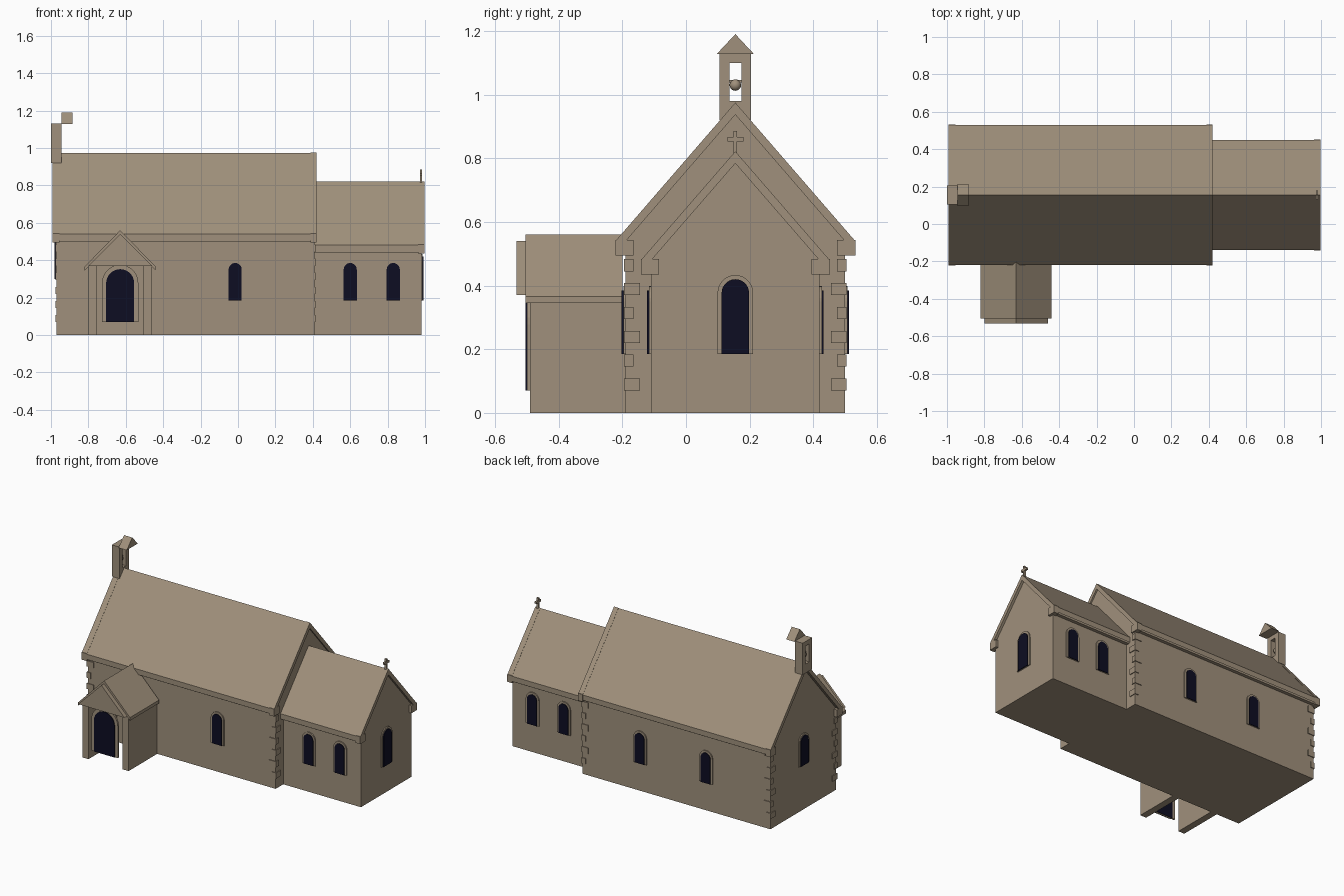
import bpy, bmesh, math
from mathutils import Vector

cube = bpy.data.objects.get("Cube")
if cube:
    bpy.data.objects.remove(cube, do_unlink=True)


def material(name, rgb):
    m = bpy.data.materials.new(name)
    m.use_nodes = True
    m.diffuse_color = (*rgb, 1)
    m.node_tree.nodes["Principled BSDF"].inputs["Base Color"].default_value = (*rgb, 1)
    return m


STONE = material("warm stone", (0.35, 0.28, 0.2))
GLASS = material("dark blue glass", (0.004, 0.004, 0.016))


def prism(name, profile, axis, a, b, mat=STONE):
    """Extrude a profile (u, z) along x or y from a to b."""
    bm = bmesh.new()
    place = (lambda u, z: (a, u, z)) if axis == "x" else (lambda u, z: (u, a, z))
    face = bm.faces.new([bm.verts.new(place(u, z)) for u, z in profile])
    new = bmesh.ops.extrude_face_region(bm, geom=[face])["geom"]
    step = Vector((b - a, 0, 0) if axis == "x" else (0, b - a, 0))
    bmesh.ops.translate(bm, vec=step, verts=[v for v in new if isinstance(v, bmesh.types.BMVert)])
    bmesh.ops.recalc_face_normals(bm, faces=bm.faces)
    mesh = bpy.data.meshes.new(name)
    bm.to_mesh(mesh)
    bm.free()
    mesh.materials.append(mat)
    obj = bpy.data.objects.new(name, mesh)
    bpy.context.collection.objects.link(obj)
    return obj


def box(name, x, y, z, mat=STONE):
    return prism(name, [(y[0], z[0]), (y[1], z[0]), (y[1], z[1]), (y[0], z[1])], "x", *x, mat)


def house(c, half, eave, ridge):
    return [(c - half, 0), (c + half, 0), (c + half, eave), (c, ridge), (c - half, eave)]


def chevron(c, half, eave, ridge, thick):
    return [(c - half, eave), (c, ridge), (c + half, eave),
            (c + half, eave - thick), (c, ridge - thick), (c - half, eave - thick)]


def arch(c, half, bottom, top, steps=14):
    pts = [(c - half, bottom), (c + half, bottom)]
    for i in range(steps + 1):
        t = math.pi * i / steps
        pts.append((c + half * math.cos(t), top - half + half * math.sin(t)))
    return pts


def window(name, axis, c, wall, out, half=0.035, bottom=0.185, top=0.385, rim=0.013):
    """Arched glass plate over a slightly larger stone surround."""
    prism(name + "_surround", arch(c, half + rim, bottom, top + rim), axis,
          wall - out * 0.01, wall + out * 0.007)
    prism(name + "_glass", arch(c, half, bottom, top), axis,
          wall + out * 0.004, wall + out * 0.012, GLASS)


MID = 0.155  # shared ridge line


def wing(name, x0, x1, half, eave, ridge, over, roof_x, gables):
    """Walls, roof slab, eaves band and raised gable copings with kneelers."""
    slope = (ridge - eave) / over
    under = ridge - 0.03
    prism(name + "_walls", house(MID, half, under - slope * half, under), "x", x0, x1)
    prism(name + "_roof", chevron(MID, over, eave, ridge, 0.035), "x", *roof_x)
    for side in (-1, 1):
        ys = sorted((MID + side * (half - 0.01), MID + side * (over - 0.008)))
        box(name + "_eaves", roof_x, ys, (eave - 0.04, eave - 0.01))
    for g0, g1 in gables:
        prism(name + "_coping", chevron(MID, over, eave + 0.002, ridge + 0.002, 0.038), "x", g0, g1)
        for side in (-1, 1):
            ys = sorted((MID + side * (over - 0.055), MID + side * (over + 0.002)))
            box(name + "_kneeler", (g0, g1), ys, (eave - 0.045, eave + 0.004))


# Nave and chancel
wing("nave", -0.97, 0.41, 0.345, 0.54, 0.973, 0.375, (-0.985, 0.415),
     [(-0.993, -0.955), (0.387, 0.42)])
wing("chancel", 0.40, 0.98, 0.265, 0.48, 0.82, 0.295, (0.40, 0.99), [(0.962, 0.997)])

# Corner quoins: alternating long and short stones
for x, sx in ((-0.97, 1), (0.41, -1)):
    for y, sy in ((MID - 0.345, 1), (MID + 0.345, -1)):
        for i in range(6):
            z = 0.07 + i * 0.075
            lx, ly = (0.045, 0.025) if i % 2 else (0.025, 0.045)
            box("quoin", sorted((x - sx * 0.005, x + sx * lx)),
                sorted((y - sy * 0.005, y + sy * ly)), (z, z + 0.038))

# Windows
window("nave_south_window", "y", -0.015, -0.19, -1)
for x in (-0.015, -0.5):
    window("nave_north_window", "y", x, 0.50, 1)
for x in (0.6, 0.83):
    window("chancel_south_window", "y", x, -0.11, -1)
    window("chancel_north_window", "y", x, 0.42, 1)
window("east_window", "x", MID, 0.98, 1, half=0.043, top=0.42)
window("west_window", "x", MID, -0.97, -1, half=0.04, bottom=0.30, top=0.495)

# Porch: open-floored side walls, gable, roof and arched door
PX = -0.63
for side in (-1, 1):
    xs = sorted((PX + side * 0.125, PX + side * 0.17))
    box("porch_wall", xs, (-0.49, -0.18), (0, 0.375))
prism("porch_gable", [(PX - 0.17, 0.37), (PX + 0.17, 0.37), (PX, 0.54)], "y", -0.533, -0.47)
prism("porch_roof", chevron(PX, 0.19, 0.366, 0.56, 0.021), "y", -0.505, -0.2)
prism("door_surround", arch(PX, 0.097, 0.07, 0.375), "y", -0.499, -0.488)
prism("door", arch(PX, 0.075, 0.07, 0.352), "y", -0.504, -0.486, GLASS)

# Bell cote with its cap and bell
cote = (-1.0, -0.945)
box("cote_base", cote, (0.105, 0.205), (0.92, 0.98))
box("cote_lintel", cote, (0.105, 0.205), (1.10, 1.13))
for ys in ((0.105, 0.136), (0.174, 0.205)):
    box("cote_post", cote, ys, (0.98, 1.10))
prism("cote_cap", [(0.097, 1.128), (0.213, 1.128), (MID, 1.19)], "x", -0.945, -0.885)
box("bell_yoke", (-0.978, -0.967), (0.136, 0.174), (1.038, 1.046))
bpy.ops.mesh.primitive_uv_sphere_add(segments=16, ring_count=10, radius=0.018,
                                     location=(-0.9725, MID, 1.03))
bell = bpy.context.object
bell.name = "bell"
bell.data.materials.append(STONE)
bpy.ops.object.shade_smooth_by_angle()

# Gable cross
box("cross_upright", (0.972, 0.985), (MID - 0.006, MID + 0.006), (0.81, 0.885))
box("cross_arms", (0.972, 0.985), (MID - 0.025, MID + 0.025), (0.853, 0.867))
